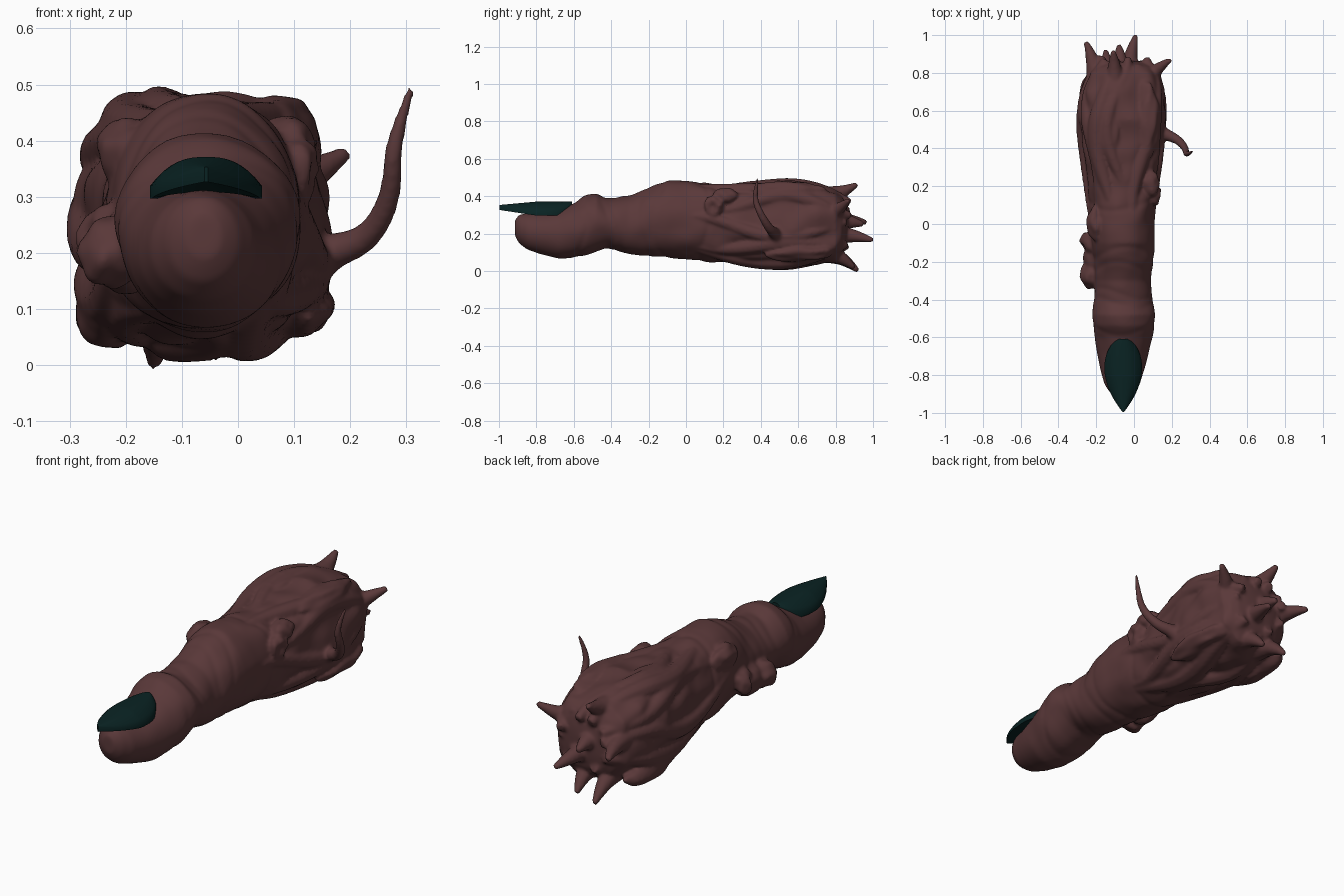
import bpy, bmesh, random
from math import sin, cos, pi, tau, exp, copysign
from mathutils import Vector, noise

random.seed(4)
cube = bpy.data.objects.get("Cube")
if cube:
    bpy.data.objects.remove(cube)


def material(name, rgb):
    m = bpy.data.materials.new(name)
    m.use_nodes = True
    m.diffuse_color = (*rgb, 1)
    m.node_tree.nodes["Principled BSDF"].inputs["Base Color"].default_value = (*rgb, 1)
    return m


skin = material("dark red brown skin", (0.102, 0.04, 0.041))
horn = material("dark teal nail", (0.003, 0.017, 0.017))


def mesh_object(name, bm, mat):
    bmesh.ops.recalc_face_normals(bm, faces=bm.faces)
    me = bpy.data.meshes.new(name)
    bm.to_mesh(me)
    bm.free()
    ob = bpy.data.objects.new(name, me)
    bpy.context.collection.objects.link(ob)
    me.materials.append(mat)
    return ob


def loft(bm, rings):
    """Closed skin over a list of vertex rings."""
    rows = [[bm.verts.new(p) for p in r] for r in rings]
    n = len(rows[0])
    for a, b in zip(rows, rows[1:]):
        for i in range(n):
            bm.faces.new((a[i], a[(i + 1) % n], b[(i + 1) % n], b[i]))
    bm.faces.new(rows[0])
    bm.faces.new(rows[-1])


# Finger outline: y, left and right edge, bottom and top edge
PROFILE = [
    (-.915, -.09, -.03, .19, .27), (-.895, -.125, .0, .15, .30),
    (-.85, -.155, .03, .115, .31), (-.78, -.175, .05, .09, .315),
    (-.68, -.195, .08, .068, .33), (-.6, -.205, .1, .07, .36),
    (-.54, -.215, .11, .08, .40), (-.48, -.22, .11, .105, .412),
    (-.42, -.215, .1, .12, .39), (-.3, -.205, .09, .09, .40),
    (-.2, -.205, .1, .08, .45), (-.1, -.225, .11, .075, .488),
    (.0, -.235, .11, .06, .485), (.2, -.25, .12, .045, .465),
    (.4, -.275, .15, .03, .48), (.55, -.295, .17, .02, .495),
    (.7, -.29, .17, .03, .475), (.8, -.255, .15, .05, .445),
    (.87, -.21, .11, .09, .41),
]


def outline(y):
    for a, b in zip(PROFILE, PROFILE[1:]):
        if y <= b[0]:
            t = max(0, (y - a[0]) / (b[0] - a[0]))
            return [p + (q - p) * t for p, q in zip(a[1:], b[1:])]
    return PROFILE[-1][1:]


def surface(y, ang, scale=1.0):
    """Point on the outline; the section grows squarer towards the rear."""
    x0, x1, z0, z1 = outline(y)
    power = 1 - .24 * min(1, max(0, (y + .1) / .5))
    c, s = (copysign(abs(f) ** power, f) for f in (cos(ang), sin(ang)))
    return Vector(((x0 + x1) / 2 + (x1 - x0) / 2 * c * scale, y,
                   (z0 + z1) / 2 + (z1 - z0) / 2 * s * scale))


def skin_scale(y, ang):
    """Creases at the joints, lengthwise furrows and small lumps."""
    k = 1.0
    for c in (-.56, -.42, -.37, -.23, -.15, .1):
        k -= .025 * exp(-((y - c - .03 * sin(2 * ang + c * 9)) / .014) ** 2)
    rear = min(1, max(0, (y + .05) / .35))
    k += .035 * rear * sin(8 * ang + 3 * sin(4 * y)) - .06 * rear
    p = surface(y, ang)
    return k + (.05 + .02 * rear) * noise.noise(p * 9) * min(1, (y + .92) * 4)


# Finger core with a domed rear end
SIDES, RINGS = 96, 150
bm = bmesh.new()
rings = []
for j in range(RINGS + 1):
    y = -.915 + 1.715 * j / RINGS
    rings.append([surface(y, a, skin_scale(y, a)) for a in
                  (tau * i / SIDES for i in range(SIDES))])
for y, s in ((.83, .8), (.85, .62), (.86, .4), (.865, .2)):
    rings.append([Vector((p.x, y, p.z)) for p in
                  (surface(.8, tau * i / SIDES, s) for i in range(SIDES))])
loft(bm, rings)
finger = mesh_object("finger", bm, skin)
pieces = [finger]


def tube(name, points, radii):
    """Round tapering strand along a smooth path."""
    cu = bpy.data.curves.new(name, "CURVE")
    cu.dimensions = "3D"
    cu.bevel_depth = 1
    cu.bevel_resolution = 3
    cu.use_fill_caps = True
    sp = cu.splines.new("NURBS")
    sp.points.add(len(points) - 1)
    for q, p, r in zip(sp.points, points, radii):
        q.co = (*p, 1)
        q.radius = r
    sp.use_endpoint_u = True
    sp.order_u = 3
    sp.resolution_u = 8
    ob = bpy.data.objects.new(name, cu)
    bpy.context.collection.objects.link(ob)
    cu.materials.append(skin)
    pieces.append(ob)


# Sinewy strands winding along the rear half
STRANDS = 12
for i in range(STRANDS):
    base = tau * (i + random.uniform(-.25, .25)) / STRANDS
    start = random.uniform(-.08, .2)
    end = random.uniform(.83, .89)
    phase = random.uniform(0, tau)
    girth = random.uniform(.026, .042)
    pts, rad = [], []
    for j in range(11):
        t = j / 10
        y = start + (end - start) * t
        ang = base + .2 * sin(phase + 6 * t)
        pts.append(surface(y, ang, .84 + .05 * sin(pi * t) - .12 * t ** 6))
        rad.append(.012 + girth * sin(pi * min(1, t * .8 + .1)))
    tube("strand", pts, rad)

# Torn root ends: root point then tip point
ROOTS = [
    ((-.1, .68, .40), (-.11, .915, .465)), ((-.03, .7, .2), (.01, 1.0, .165)),
    ((-.2, .68, .28), (-.255, .965, .26)), ((-.14, .68, .1), (-.15, .92, .0)),
    ((.07, .7, .3), (.195, .87, .38)), ((-.07, .74, .27), (-.08, .95, .25)),
    ((-.02, .7, .1), (-.04, .9, .015)),
]
for a, b in ROOTS:
    a, b = Vector(a), Vector(b)
    out = Vector((b.x - a.x, 0, b.z - a.z)) * .3
    tube("torn_root", [a, a.lerp(b, .4) - out, a.lerp(b, .75) - out, b],
         [.055, .048, .032, .013])

# Long curling tendril
tube("tendril", [(.08, .52, .13), (.15, .48, .2), (.23, .45, .22), (.275, .4, .3),
                 (.275, .36, .4), (.31, .385, .495)],
     [.05, .035, .025, .02, .016, .008])


def wart(pos, size, axis=None):
    """Lump, dimpled in the middle when an axis is given."""
    bm = bmesh.new()
    bmesh.ops.create_icosphere(bm, subdivisions=4, radius=1)
    for v in bm.verts:
        if axis:
            d = max(0, v.co.dot(Vector(axis).normalized()))
            v.co *= 1 - .6 * max(0, d - .75) / .25
        v.co *= 1 + .25 * noise.noise(v.co * 1.5 + Vector(pos) * 20)
        v.co = Vector(pos) + Vector([c * s for c, s in zip(v.co, size)])
    pieces.append(mesh_object("wart", bm, skin))


wart((-.24, -.1, .23), (.05, .06, .055), (-1, -.7, .1))
wart((-.225, -.27, .2), (.06, .075, .065))
wart((-.21, -.18, .2), (.055, .09, .07))
wart((-.2, .0, .38), (.05, .09, .06))
wart((.105, .15, .35), (.045, .055, .055), (1, -.3, -.2))
wart((.09, .21, .4), (.045, .07, .045))
wart((-.235, .62, .085), (.055, .17, .055))
wart((.07, .55, .43), (.065, .2, .05))
wart((-.13, .5, .44), (.06, .2, .05))
wart((.11, .6, .1), (.06, .18, .05))

# Fuse every fleshy piece into one soft skin
bpy.ops.object.select_all(action="DESELECT")
for ob in pieces:
    ob.select_set(True)
bpy.context.view_layer.objects.active = finger
bpy.ops.object.convert(target="MESH")
bpy.ops.object.join()
finger = bpy.context.view_layer.objects.active
finger.name = "finger"
remesh = finger.modifiers.new("fuse", "REMESH")
remesh.mode = "VOXEL"
remesh.voxel_size = .008
remesh.use_smooth_shade = True
soften = finger.modifiers.new("soften", "SMOOTH")
soften.factor = .5
soften.iterations = 7

# Pointed, thick, arched nail
bm = bmesh.new()
rings = []
for j in range(33):
    t = .01 + .98 * j / 32
    y = -.605 - .395 * t
    w = (min(1, t / .4) * (2 - min(1, t / .4))) ** .5
    if t > .4:
        w *= 1 - ((t - .4) / .6) ** 1.9
    rise = max(0, t - .5) * 2
    crown, bed = .371 - .018 * rise, .297 + .03 * rise
    us = [-1 + i / 8 for i in range(17)]
    top = [(-.057 + .1 * w * u, y, crown - .052 * w * abs(u) ** 2.6) for u in us]
    low = [(-.057 + .1 * w * u, y, bed + .012 * w * (1 - u * u)) for u in reversed(us)]
    rings.append(top + low)
loft(bm, rings)
nail = mesh_object("nail", bm, horn)
bpy.ops.object.select_all(action="DESELECT")
nail.select_set(True)
bpy.context.view_layer.objects.active = nail
bpy.ops.object.shade_smooth_by_angle(angle=.7)
